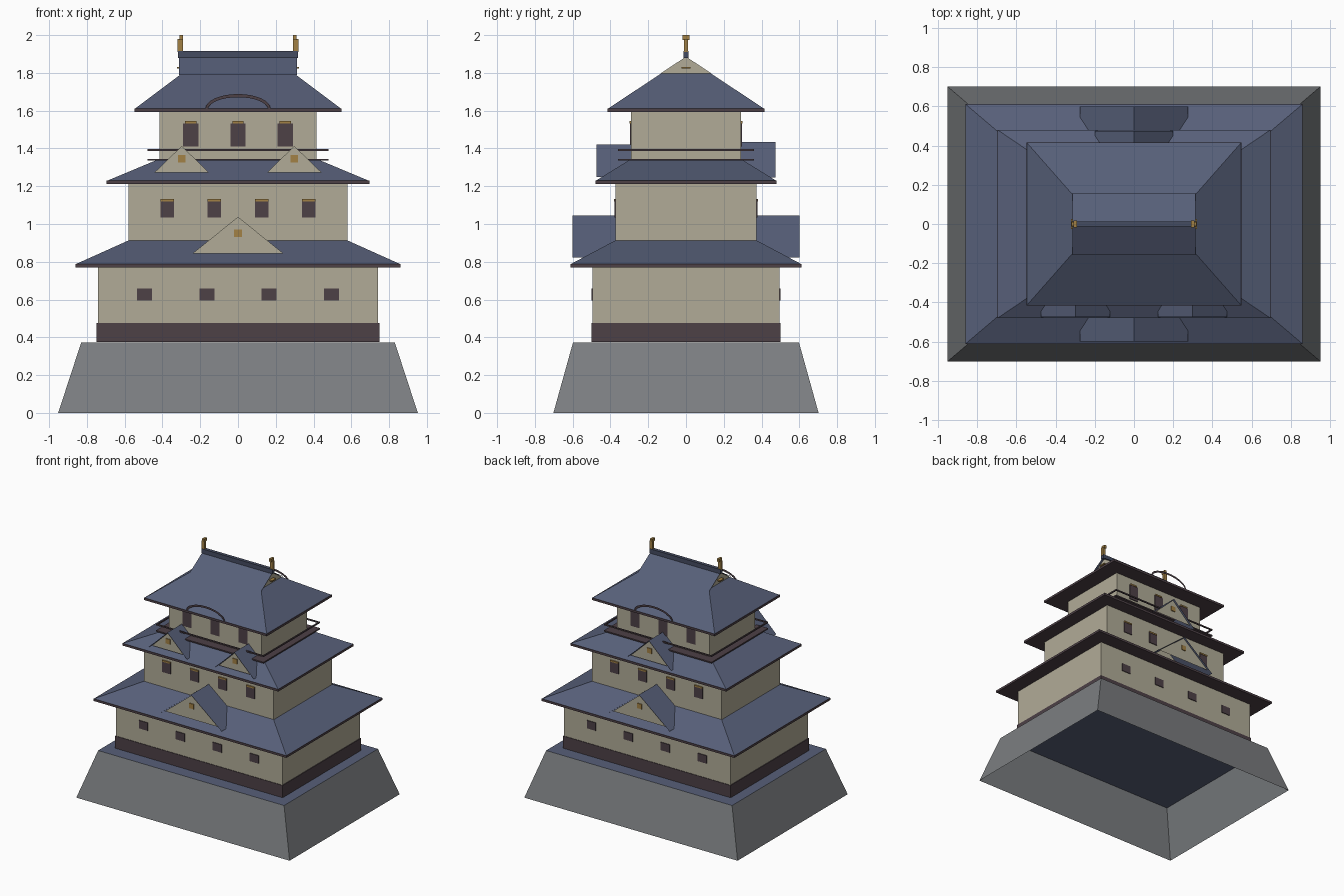
import bpy
from math import sin, cos, pi

if "Cube" in bpy.data.objects:
    bpy.data.objects.remove(bpy.data.objects["Cube"])


def material(name, rgb):
    m = bpy.data.materials.new(name)
    m.diffuse_color = (*rgb, 1)
    m.use_nodes = True
    m.node_tree.nodes["Principled BSDF"].inputs["Base Color"].default_value = m.diffuse_color
    return m


STONE = material("stone", (0.20, 0.21, 0.22))
PLASTER = material("plaster", (0.44, 0.41, 0.31))
TILE = material("roof_tile", (0.095, 0.115, 0.19))
WOOD = material("dark_wood", (0.075, 0.052, 0.062))
RIDGE = material("ridge_tile", (0.06, 0.072, 0.12))
GOLD = material("gold", (0.36, 0.22, 0.06))


def mesh(name, verts, faces, mat):
    me = bpy.data.meshes.new(name)
    me.from_pydata(verts, [], faces)
    me.materials.append(mat)
    ob = bpy.data.objects.new(name, me)
    bpy.context.collection.objects.link(ob)
    return ob


def frustum(name, x0, y0, z0, x1, y1, z1, mat, cx=0, cy=0, bottom=True, top=True):
    """Four-sided block with half sizes x0, y0 below and x1, y1 above."""
    v = [(cx + sx * x, cy + sy * y, z) for x, y, z in ((x0, y0, z0), (x1, y1, z1))
         for sx, sy in ((-1, -1), (1, -1), (1, 1), (-1, 1))]
    f = [(i, (i + 1) % 4, (i + 1) % 4 + 4, i + 4) for i in range(4)]
    if bottom:
        f.append((3, 2, 1, 0))
    if top:
        f.append((4, 5, 6, 7))
    return mesh(name, v, f, mat)


def box(name, x, y, z0, z1, mat, cx=0, cy=0):
    return frustum(name, x, y, z0, x, y, z1, mat, cx, cy)


# Stone base, open below, with a separate top
frustum("stone_base", 0.952, 0.702, 0, 0.83, 0.598, 0.373, STONE, bottom=False, top=False)
mesh("base_top", [(-.83, -.598, .373), (.83, -.598, .373), (.83, .598, .373), (-.83, .598, .373)],
     [(0, 1, 2, 3)], TILE)

# Storeys
box("plinth_boards", 0.748, 0.499, 0.376, 0.475, WOOD)
box("first_storey", 0.742, 0.495, 0.475, 0.785, PLASTER)
box("second_storey", 0.58, 0.373, 0.90, 1.22, PLASTER)
box("third_storey", 0.415, 0.29, 1.33, 1.605, PLASTER)

# Hipped roofs on dark eave boards
for n, (x0, y0, z0, x1, y1, z1) in {
        "lower": (0.86, 0.612, 0.788, 0.575, 0.37, 0.915),
        "middle": (0.695, 0.48, 1.229, 0.415, 0.29, 1.345),
        "upper": (0.547, 0.415, 1.611, 0.293, 0.127, 1.80)}.items():
    box(n + "_eave_board", x0, y0, z0 - 0.018, z0, WOOD)
    frustum(n + "_roof", x0 - 0.002, y0 - 0.002, z0, x1, y1, z1, TILE, bottom=False)

# Top gable: roof panels, end walls, pendants, ridge and finials
mesh("top_gable_roof",
     [(x, y, z) for x in (-.313, .313) for y, z in ((-.158, 1.788), (0, 1.89), (.158, 1.788))],
     [(0, 3, 4, 1), (1, 4, 5, 2)], TILE)
box("roof_ridge", 0.318, 0.014, 1.88, 1.916, RIDGE)
for s in (-1, 1):
    mesh("gable_end", [(s * .297, -.135, 1.797), (s * .297, .135, 1.797), (s * .297, 0, 1.886)],
         [(0, 1, 2)], PLASTER)
    box("gable_pendant", 0.014, 0.025, 1.823, 1.832, GOLD, cx=s * 0.308)
    box("finial_body", 0.014, 0.010, 1.91, 1.98, GOLD, cx=s * 0.305)
    box("finial_tail", 0.009, 0.018, 1.975, 2.0, GOLD, cx=s * 0.30)

# Curved gable trim on the front and back of the top eave
N = 16
for s in (-1, 1):
    v = []
    for i in range(N + 1):
        a = pi * i / N
        v.append((0.172 * cos(a), s * 0.412, 1.611 + 0.077 * sin(a)))
        v.append((0.160 * cos(a), s * 0.412, 1.605 + 0.066 * sin(a)))
    mesh("curved_gable_trim", v,
         [(2 * i, 2 * i + 1, 2 * i + 3, 2 * i + 2) for i in range(N)], WOOD)


# Triangular dormers: thin roof panels, plaster face and gold plaque
def dormer(side, cx, half, top, low, y_out, y_in, face_half, plaque):
    v = [(cx + x, side * y, z) for y in (y_out, y_in)
         for x, z in ((-half, low), (0, top), (half, low))]
    mesh("dormer_roof", v, [(0, 1, 4, 3), (1, 2, 5, 4)], TILE)
    apex = top - 0.007
    base = apex - face_half * (top - low) / half
    y = side * (y_out - 0.012)
    mesh("dormer_face", [(cx - face_half, y, base), (cx + face_half, y, base), (cx, y, apex)],
         [(0, 1, 2)], PLASTER)
    box("dormer_plaque", 0.02, 0.006, plaque - 0.02, plaque + 0.02, GOLD, cx=cx, cy=y)


for s in (-1, 1):
    dormer(s, 0, 0.275, 1.045, 0.823, 0.60, 0.37, 0.24, 0.95)
    dormer(-1, s * 0.298, 0.175, 1.42, 1.25, 0.475, 0.29, 0.145, 1.345)
dormer(1, 0, 0.20, 1.435, 1.245, 0.475, 0.29, 0.17, 1.35)

# Balcony floor and rail
box("balcony_floor", 0.48, 0.36, 1.335, 1.345, WOOD)
for s in (-1, 1):
    box("balcony_rail_long", 0.48, 0.005, 1.386, 1.396, WOOD, cy=s * 0.355)
    box("balcony_rail_short", 0.005, 0.36, 1.386, 1.396, WOOD, cx=s * 0.475)

# Windows on front and back, gold lintels on the two upper storeys
rows = [((-.495, -.165, .165, .495), 0.04, 0.594, 0.658, 0.495, 0, 0),
        ((-.375, -.125, .125, .375), 0.036, 1.035, 1.130, 0.373, 0.036, 1.120),
        ((-.25, 0, .25), 0.04, 1.41, 1.533, 0.29, 0.03, 1.533)]
for xs, w, z0, z1, y, lintel, zl in rows:
    for x in xs:
        for s in (-1, 1):
            box("window", w, 0.006, z0, z1, WOOD, cx=x, cy=s * y)
            if lintel:
                box("window_lintel", lintel, 0.009, zl, zl + 0.012, GOLD, cx=x, cy=s * y)
